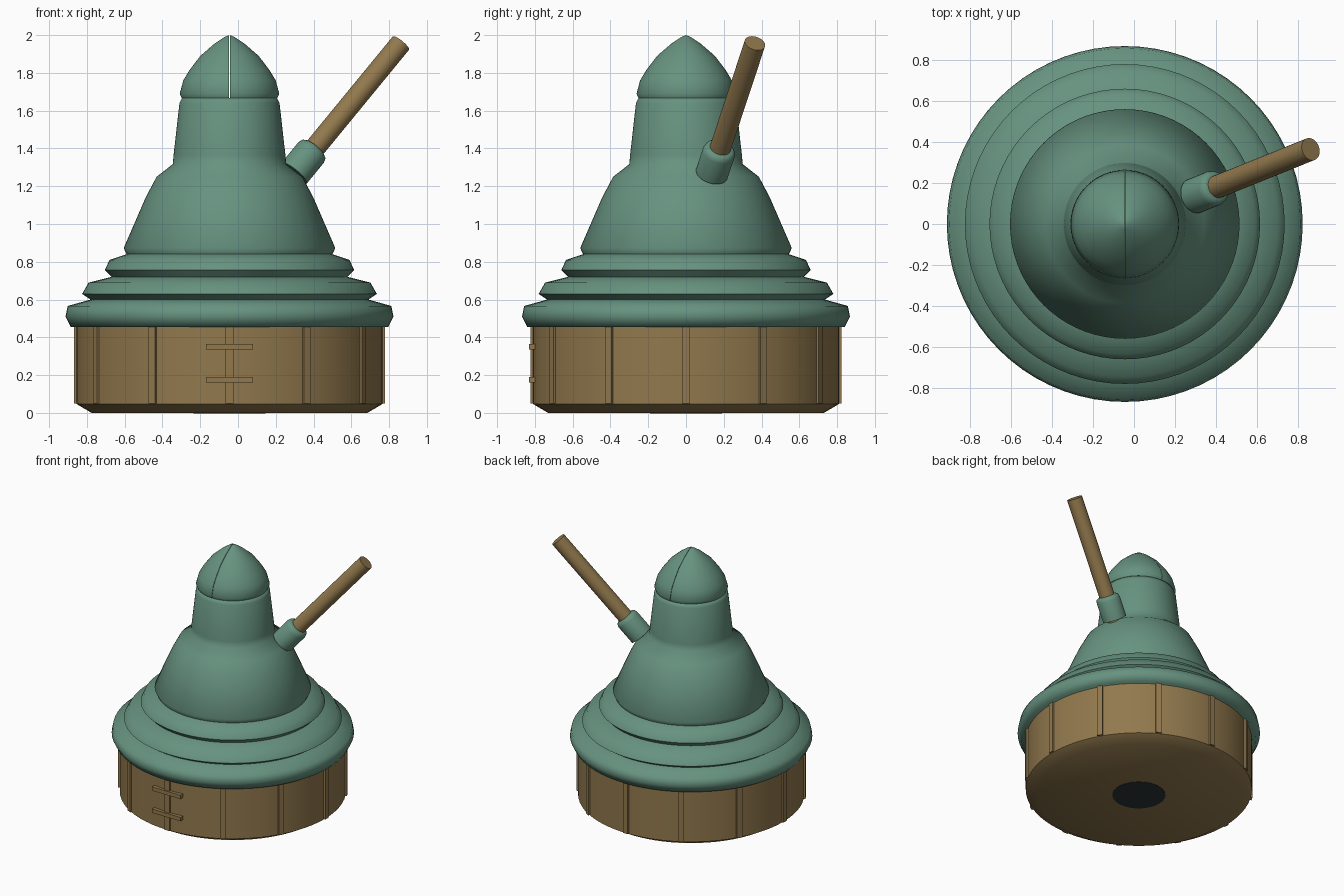
import bpy, bmesh, math
from mathutils import Vector, Matrix

if "Cube" in bpy.data.objects:
    bpy.data.objects.remove(bpy.data.objects["Cube"])

AXIS = Vector((-0.045, 0, 0))


def material(name, rgb):
    m = bpy.data.materials.new(name)
    m.use_nodes = True
    m.diffuse_color = (*rgb, 1)
    m.node_tree.nodes["Principled BSDF"].inputs["Base Color"].default_value = (*rgb, 1)
    return m


green = material("weathered green", (0.135, 0.29, 0.215))
brown = material("dull brass", (0.285, 0.19, 0.075))
dark = material("dark opening", (0.025, 0.035, 0.04))


def finish(name, bm, mat, angle=35, matrix=None):
    bmesh.ops.remove_doubles(bm, verts=bm.verts, dist=0.0001)
    bmesh.ops.recalc_face_normals(bm, faces=bm.faces)
    mesh = bpy.data.meshes.new(name)
    bm.to_mesh(mesh)
    bm.free()
    mesh.materials.append(mat)
    ob = bpy.data.objects.new(name, mesh)
    bpy.context.collection.objects.link(ob)
    ob.matrix_world = matrix or Matrix.Translation(AXIS)
    bpy.ops.object.select_all(action="DESELECT")
    ob.select_set(True)
    bpy.context.view_layer.objects.active = ob
    bpy.ops.object.shade_smooth_by_angle(angle=math.radians(angle))
    return ob


def lathe(name, profile, mat, angle=35, matrix=None, steps=72, sweep=2 * math.pi, start=0):
    """Spin (radius, height) points round z; a part sweep gets a flat cut face."""
    bm = bmesh.new()
    turn = Matrix.Rotation(start, 3, "Z")
    verts = [bm.verts.new(turn @ Vector((r, 0, z))) for r, z in profile]
    edges = [bm.edges.new(pair) for pair in zip(verts, verts[1:])]
    bmesh.ops.spin(bm, geom=verts + edges, cent=(0, 0, 0), axis=(0, 0, 1),
                   angle=sweep, steps=steps)
    bmesh.ops.remove_doubles(bm, verts=bm.verts, dist=0.0001)
    if sweep < 6:
        rim = [e for e in bm.edges if e.is_boundary]
        bmesh.ops.holes_fill(bm, edges=rim, sides=0)
    return finish(name, bm, mat, angle, matrix)


def box(name, size, centre, mat, turn=0):
    bm = bmesh.new()
    bmesh.ops.create_cube(bm, size=1, matrix=Matrix.Diagonal((*size, 1)))
    matrix = (Matrix.Translation(AXIS) @ Matrix.Rotation(turn, 4, "Z")
              @ Matrix.Translation(centre))
    return finish(name, bm, mat, 35, matrix)


# Drum base with a dark opening underneath
lathe("drum", [(0, 0), (0.73, 0), (0.81, 0.047), (0.81, 0.46), (0, 0.46)], brown)
lathe("base_opening", [(0, -0.002), (0.19, -0.002), (0.19, 0.002), (0, 0.002)], dark)

# Vertical ribs round the drum
for i in range(12):
    box(f"drum_rib_{i + 1}", (0.042, 0.03, 0.41), (0, -0.808, 0.255), brown, i * math.pi / 6)

# Horizontal hinge straps across the front rib
for label, z in (("lower", 0.175), ("upper", 0.35)):
    box(f"{label}_hinge_strap", (0.25, 0.035, 0.03), (0, -0.815, z), brown)

# Stepped skirt, dome and neck
lathe("stepped_dome", [
    (0, 0.455), (0.84, 0.455), (0.868, 0.51), (0.857, 0.566),
    (0.735, 0.60), (0.78, 0.63), (0.746, 0.69),
    (0.624, 0.72), (0.66, 0.757), (0.635, 0.81),
    (0.545, 0.84), (0.56, 0.873), (0.444, 1.14), (0.386, 1.25),
    (0.30, 1.317), (0.296, 1.365), (0.265, 1.64), (0.252, 1.667), (0, 1.667)], green, 66)

# Pointed cap in two halves, with a fine seam between them
cap = [(0, 1.664), (0.252, 1.667), (0.262, 1.69), (0.243, 1.76), (0.21, 1.815),
       (0.153, 1.89), (0.08, 1.953), (0.025, 1.99), (0, 2.0)]
for side, sign in (("left", 1), ("right", -1)):
    lathe(f"cap_half_{side}", cap, green, 50,
          Matrix.Translation(AXIS + Vector((sign * 0.0015, 0, 0))), 36, math.pi,
          -sign * math.pi / 2)

# Slanted rod in a rounded collar
tip = Vector((0.862, 0.365, 1.957))
direction = Vector((0.472, 0.19, 0.575)).normalized()
frame = Matrix.Translation(tip) @ direction.to_track_quat("Z", "Y").to_matrix().to_4x4()
lathe("rod", [(0, -1.0), (0.056, -1.0), (0.056, 0), (0, 0)], brown, 35, frame, 32)
lathe("rod_collar", [(0, -0.92), (0.087, -0.92), (0.087, -0.775), (0.08, -0.752),
                     (0.064, -0.742), (0, -0.742)], green, 50, frame, 32)
